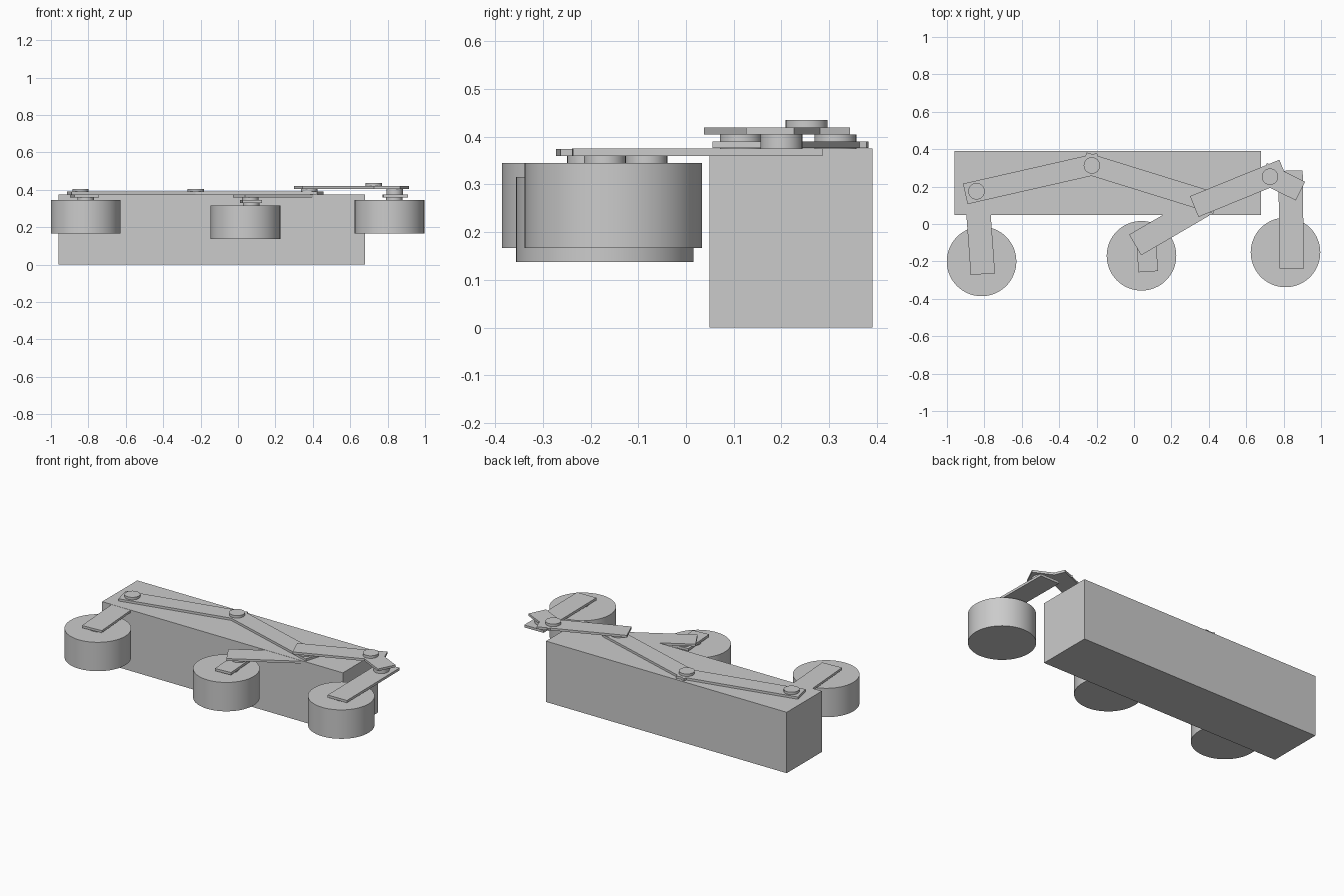
import bpy
import math
from mathutils import Vector

cube = bpy.data.objects.get("Cube")
if cube:
    bpy.data.objects.remove(cube, do_unlink=True)

# One plain grey for everything
grey = bpy.data.materials.new("plain_grey")
grey.use_nodes = True
COLOUR = (0.6, 0.6, 0.6, 1)
grey.diffuse_color = COLOUR
grey.node_tree.nodes["Principled BSDF"].inputs["Base Color"].default_value = COLOUR


def box(name, centre, size, angle=0):
    bpy.ops.mesh.primitive_cube_add(size=1, location=centre, rotation=(0, 0, angle))
    ob = bpy.context.object
    ob.name = name
    ob.scale = size
    bpy.ops.object.transform_apply(location=False, rotation=False, scale=True)
    ob.data.materials.append(grey)
    return ob


def bar(name, start, end, width, bottom, top):
    """Flat link running between two points, seen from above."""
    a, b = Vector(start), Vector(end)
    d, mid = b - a, (a + b) / 2
    return box(name, (mid.x, mid.y, (bottom + top) / 2),
               (d.length, width, top - bottom), math.atan2(d.y, d.x))


def disc(name, centre, radius, bottom, top, sides=64):
    bpy.ops.mesh.primitive_cylinder_add(vertices=sides, radius=radius, depth=top - bottom,
                                        location=(*centre, (bottom + top) / 2))
    ob = bpy.context.object
    ob.name = name
    ob.data.materials.append(grey)
    bpy.ops.object.shade_smooth_by_angle(angle=math.radians(30))
    return ob


# Body
box("body", (-0.14, 0.22, 0.1875), (1.64, 0.342, 0.375))

# Wheels with hub pins: name, centre, hub, underside, top of hub
for name, centre, hub, low, hub_top in (
        ("rear", (-0.815, -0.2), (-0.815, -0.205), 0.167, 0.362),
        ("middle", (0.04, -0.17), (0.07, -0.17), 0.137, 0.332),
        ("front", (0.81, -0.152), (0.835, -0.17), 0.167, 0.362)):
    disc(name + "_wheel", centre, 0.186, low, low + 0.178)
    disc(name + "_wheel_pin", hub, 0.044, low + 0.176, hub_top, 32)

# Wheel legs
bar("rear_leg", (-0.808, -0.268), (-0.845, 0.24), 0.13, 0.36, 0.374)
bar("middle_leg", (0.076, -0.255), (0.062, -0.035), 0.105, 0.329, 0.344)
bar("front_leg", (0.843, -0.238), (0.837, 0.285), 0.13, 0.36, 0.375)

# Rocker arm, bent at the body pivot
bar("rocker_rear_link", (-0.902, 0.161), (-0.185, 0.324), 0.112, 0.376, 0.39)
bar("rocker_front_link", (-0.27, 0.329), (0.44, 0.109), 0.112, 0.376, 0.39)

# Bogie arms
bar("bogie_lower_arm", (0.006, -0.112), (0.37, 0.10), 0.128, 0.36, 0.374)
bar("bogie_upper_arm", (0.322, 0.093), (0.80, 0.288), 0.12, 0.405, 0.419)
bar("bogie_front_link", (0.686, 0.276), (0.89, 0.176), 0.112, 0.405, 0.419)

# Joint pins
for name, centre, low, high in (
        ("rear_leg_pin", (-0.842, 0.175), 0.37, 0.405),
        ("body_pivot_pin", (-0.225, 0.313), 0.37, 0.405),
        ("bogie_pivot_pin", (0.38, 0.115), 0.37, 0.407),
        ("middle_leg_pin", (0.066, -0.083), 0.342, 0.362),
        ("front_leg_pin", (0.837, 0.2), 0.374, 0.407),
        ("front_link_pin", (0.727, 0.253), 0.41, 0.435)):
    disc(name, centre, 0.044, low, high, 32)
